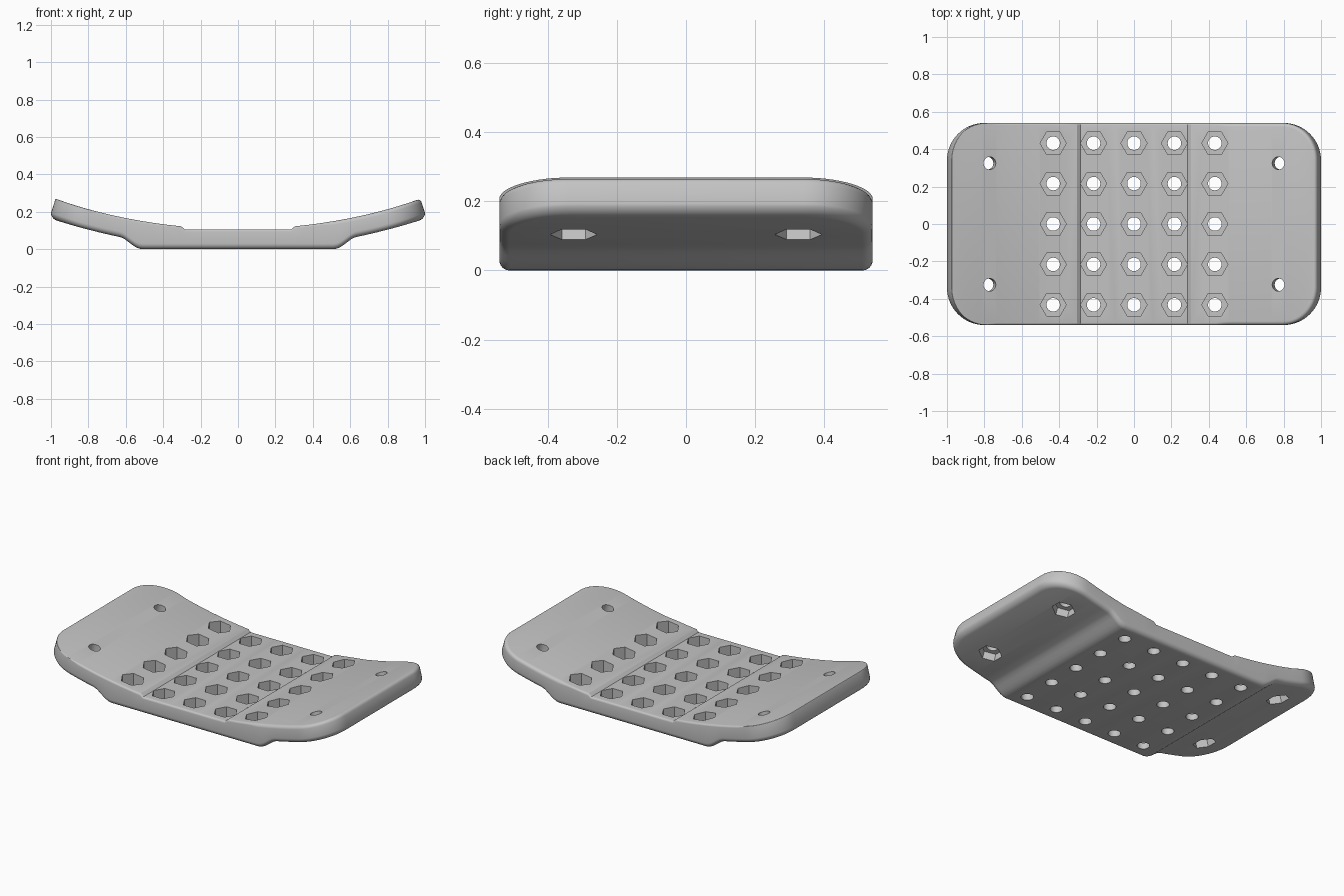
import bpy, bmesh, math
from mathutils import Matrix, Vector

cube = bpy.data.objects.get("Cube")
if cube:
    bpy.data.objects.remove(cube, do_unlink=True)

HALF_Y, CORNER, FILLET, CURVE = 0.54, 0.2, 0.03, 0.163

grey = bpy.data.materials.new("plain_grey")
grey.use_nodes = True
colour = (0.55, 0.55, 0.55, 1)
grey.diffuse_color = colour
grey.node_tree.nodes["Principled BSDF"].inputs["Base Color"].default_value = colour


# Height profiles along the length
def top_z(x):
    return 0.106 if abs(x) < 0.3 else 0.107 + CURVE * x * x


def bottom_z(x):
    t = min(max((abs(x) - 0.51) / 0.12, 0), 1)
    return CURVE * x * x * t * t * (3 - 2 * t)


def rim_radius(x):
    return 0.004 if x < -0.75 else 0.012 if x < 0.5 else 0.02


# Front half of the rounded outline, inset by d, running from -x to +x
half = [0, 0.1, 0.2, 0.285, 0.305, 0.37, 0.44, 0.51] + [0.53 + 0.02 * i for i in range(6)]
half += [0.68, 0.74]
straight = sorted({s * x for x in half for s in (-1, 1)})
STEPS = 14


def outline(inset):
    def arc(side):
        pts = []
        for i in range(STEPS + 1):
            a = math.pi / 2 * i / STEPS
            cx = side * (1 - CORNER)
            r = CORNER - inset(side)
            pts.append((cx + side * r * math.cos(a), -(HALF_Y - CORNER) - r * math.sin(a)))
        return pts
    middle = [(x, -HALF_Y + inset(x)) for x in straight]
    return arc(-1) + middle + arc(1)[::-1]


bm = bmesh.new()


def ring(inset, height):
    front, back = [], []
    for x, y in outline(inset):
        z = height(x)
        lean = 0.32 * max(0, z - bottom_z(x) - FILLET) * x ** 4
        front.append(bm.verts.new((x * (1 - lean), y, z)))
        back.append(bm.verts.new((x * (1 - lean), -y, z)))
    return front, back


# Rings from the underside fillet up to the rim
rings = []
for i in range(7):
    a = math.pi / 2 * i / 6
    rings.append(ring(lambda x, a=a: FILLET * (1 - math.sin(a)),
                      lambda x, a=a: bottom_z(x) + FILLET * (1 - math.cos(a))))
for i in range(5):
    a = math.pi / 2 * i / 4
    rings.append(ring(lambda x, a=a: rim_radius(x) * (1 - math.cos(a)),
                      lambda x, a=a: top_z(x) - rim_radius(x) * (1 - math.sin(a))))

# Walls between rings, then strips across the underside and the top
for low, high in zip(rings, rings[1:]):
    a, b = (r[0] + r[1][::-1] for r in (low, high))
    n = len(a)
    for i in range(n):
        j = (i + 1) % n
        bm.faces.new((a[i], a[j], b[j], b[i]))
for front, back in (rings[0], rings[-1]):
    for i in range(len(front) - 1):
        bm.faces.new((front[i], front[i + 1], back[i + 1], back[i]))
bmesh.ops.recalc_face_normals(bm, faces=bm.faces)


def make_object(name, mesh_data):
    mesh = bpy.data.meshes.new(name)
    mesh_data.to_mesh(mesh)
    mesh_data.free()
    mesh.materials.append(grey)
    obj = bpy.data.objects.new(name, mesh)
    bpy.context.collection.objects.link(obj)
    return obj


plate = make_object("curved_plate", bm)


# Cutters: round drills and six-sided nut recesses
def prism(target, sides, radius, depth, matrix):
    bmesh.ops.create_cone(target, cap_ends=True, segments=sides, radius1=radius,
                          radius2=radius, depth=depth, matrix=matrix)


drills, pockets = bmesh.new(), bmesh.new()
PITCH, FLOOR = 0.216, 0.04
quarter = Matrix.Rotation(math.pi / 2, 4, 'Z')
for i in range(-2, 3):
    for j in range(-2, 3):
        spot = Vector((i * PITCH, j * PITCH, 0))
        prism(drills, 32, 0.036, 1, Matrix.Translation(spot))
        spot.z = FLOOR + 0.2
        prism(pockets, 6, 0.07, 0.4, Matrix.Translation(spot) @ quarter)

# Tilted end holes with recesses opening on the underside
for sx in (-1, 1):
    for sy in (-1, 1):
        x = 0.785
        tilt = Matrix.Rotation(-sx * math.atan(2 * CURVE * x), 4, 'Y')
        base = Matrix.Translation((sx * x, sy * 0.325, bottom_z(x) + 0.053)) @ tilt
        prism(drills, 32, 0.034, 0.4, base)
        prism(pockets, 6, 0.068, 0.2, base @ Matrix.Translation((0, 0, -0.1)))

bpy.context.view_layer.objects.active = plate
plate.select_set(True)
for name, data in (("drill_cutter", drills), ("nut_cutter", pockets)):
    cutter = make_object(name, data)
    cutter.hide_render = True
    mod = plate.modifiers.new(name, 'BOOLEAN')
    mod.operation, mod.solver, mod.object = 'DIFFERENCE', 'EXACT', cutter
    bpy.ops.object.modifier_apply(modifier=name)
    bpy.data.objects.remove(cutter, do_unlink=True)

bpy.ops.object.select_all(action='DESELECT')
plate.select_set(True)
bpy.ops.object.shade_smooth_by_angle(angle=math.radians(30))
